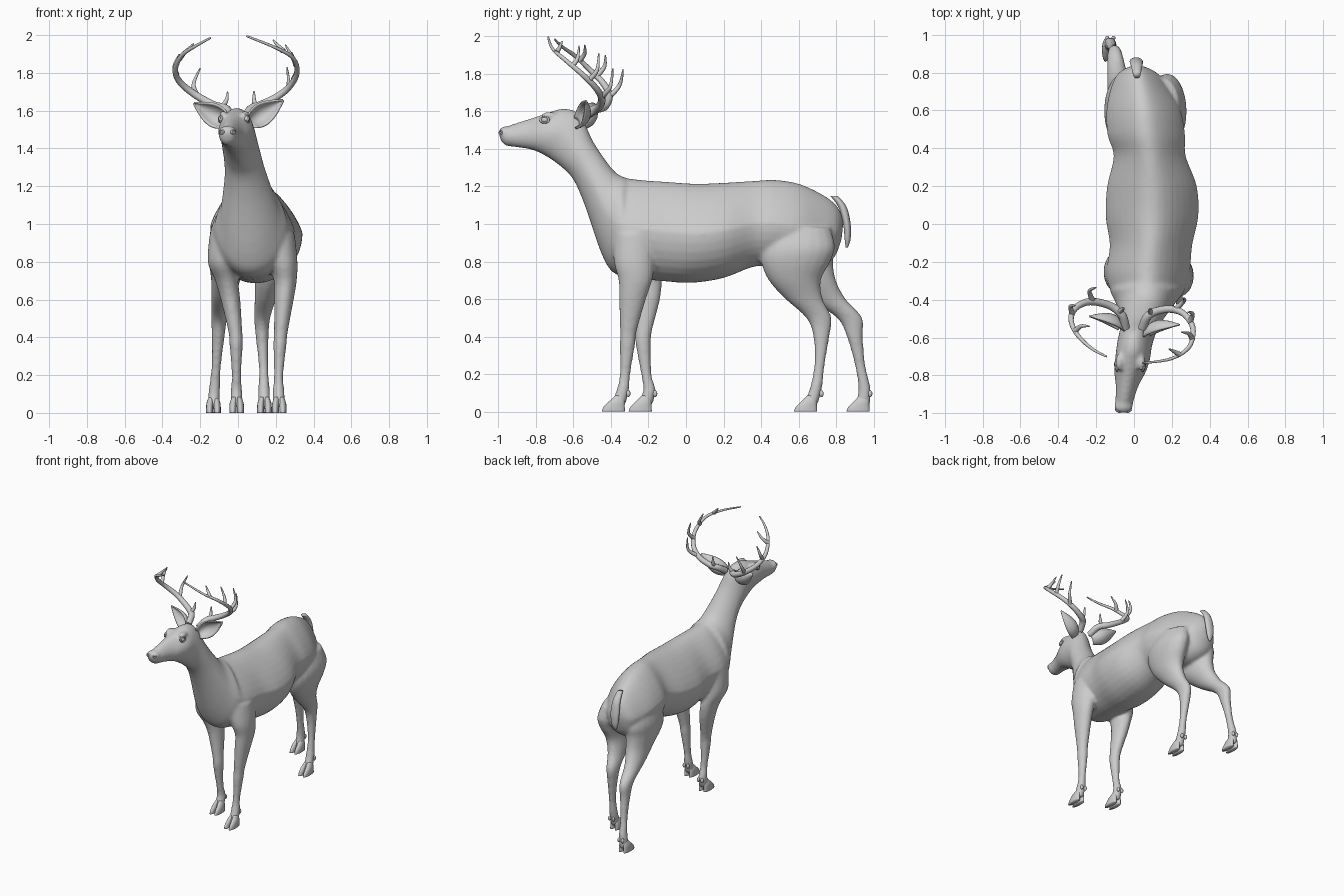
import bpy, bmesh
from math import sin, cos, pi
from mathutils import Vector, Matrix


def spline(pts, n=5):
    """Catmull-Rom resampling of tuples of any length."""
    p = [Vector(q) for q in pts]
    p = [p[0]] + p + [p[-1]]
    out = []
    for i in range(1, len(p) - 2):
        a, b, c, d = p[i - 1:i + 3]
        for k in range(n):
            t = k / n
            out.append(0.5 * (2 * b + (c - a) * t + (2 * a - 5 * b + 4 * c - d) * t * t
                              + (3 * b - a - 3 * c + d) * t ** 3))
    return out + [p[-1]]


def loft(bm, rings):
    loops = [[bm.verts.new(co) for co in r] for r in rings]
    n = len(loops[0])
    for a, b in zip(loops, loops[1:]):
        for i in range(n):
            bm.faces.new((a[i], a[(i + 1) % n], b[(i + 1) % n], b[i]))
    bm.faces.new(loops[0])
    bm.faces.new(loops[-1])


def flat_rings(rows, n=20, steps=5):
    """Horizontal ellipses from rows of x, y, z, rx, ry."""
    return [[(x + rx * cos(2 * pi * i / n), y + ry * sin(2 * pi * i / n), z) for i in range(n)]
            for x, y, z, rx, ry in spline(rows, steps)]


def ball(bm, loc, size, u=20, v=12):
    bmesh.ops.create_uvsphere(bm, u_segments=u, v_segments=v, radius=1,
                              matrix=Matrix.Translation(loc) @ Matrix.Diagonal((*size, 1)))


def finish(bm, name):
    bmesh.ops.recalc_face_normals(bm, faces=bm.faces)
    for f in bm.faces:
        f.smooth = True
    me = bpy.data.meshes.new(name)
    bm.to_mesh(me)
    bm.free()
    ob = bpy.data.objects.new(name, me)
    bpy.context.collection.objects.link(ob)
    return ob


# Torso, neck and head: y, z of the top line, y, z of the underside, centre x, half width
BODY = [
    (.84, 1.02, .83, .92, .015, .03), (.81, 1.09, .79, .82, .02, .10),
    (.74, 1.15, .71, .77, .03, .15), (.61, 1.212, .6, .76, .05, .195),
    (.48, 1.235, .46, .77, .065, .205), (.36, 1.23, .36, .772, .083, .19),
    (.2, 1.22, .2, .712, .095, .237), (.05, 1.215, .03, .686, .095, .245),
    (-.1, 1.225, -.12, .695, .09, .218), (-.24, 1.235, -.26, .71, .075, .22),
    (-.33, 1.25, -.38, .735, .07, .195), (-.39, 1.29, -.45, .84, .06, .155),
    (-.47, 1.40, -.54, 1.1, .04, .112), (-.51, 1.47, -.6, 1.235, .025, .1),
    (-.545, 1.55, -.66, 1.30, .01, .095), (-.585, 1.60, -.72, 1.345, 0, .093),
    (-.66, 1.615, -.77, 1.375, -.008, .092), (-.74, 1.592, -.82, 1.395, -.022, .083),
    (-.82, 1.565, -.87, 1.405, -.035, .062), (-.91, 1.537, -.925, 1.412, -.048, .05),
    (-.965, 1.515, -.965, 1.42, -.055, .046), (-.992, 1.49, -.988, 1.445, -.056, .03),
]
bm = bmesh.new()
rings = []
for yt, zt, yb, zb, cx, hw in spline(BODY, 4):
    egg = .36 if yt > -.33 else .15
    ring = []
    for i in range(32):
        s, c = sin(2 * pi * i / 32), cos(2 * pi * i / 32)
        ring.append((cx + hw * c * (1 - egg * max(0, s)),
                     (yt + yb) / 2 + (yt - yb) / 2 * s, (zt + zb) / 2 + (zt - zb) / 2 * s))
    rings.append(ring)
loft(bm, rings)
ball(bm, (-.056, -.965, 1.485), (.05, .035, .036))      # nose pad
for s in (-1, 1):                                        # brows
    ball(bm, (-.02 + s * .058, -.73, 1.578), (.022, .045, .02))

# Legs: shared heights and radii, own x, y paths
FRONT = [(.95, .1, .12), (.8, .08, .11), (.7, .061, .09), (.6, .052, .072), (.43, .037, .045),
         (.36, .035, .041), (.2, .025, .028), (.11, .031, .034), (.03, .031, .04)]
HIND = [(.98, .09, .17), (.88, .1, .195), (.8, .094, .185), (.7, .077, .14), (.6, .057, .1),
        (.5, .042, .068), (.4, .034, .043), (.25, .025, .028), (.12, .03, .033), (.03, .031, .04)]
LEGS = {
    "front_left": (FRONT, [(.2, -.27), (.235, -.275), (.25, -.27), (.243, -.285), (.227, -.307),
                           (.222, -.312), (.215, -.325), (.215, -.338), (.218, -.365)]),
    "front_right": (FRONT, [(-.05, -.26), (-.08, -.25), (-.06, -.22), (-.04, -.21), (-.014, -.226),
                            (-.01, -.228), (-.008, -.212), (-.008, -.195), (-.007, -.222)]),
    "hind_left": (HIND, [(.15, .6), (.175, .6), (.178, .585), (.165, .58), (.145, .63), (.128, .708),
                         (.128, .722), (.135, .712), (.138, .692), (.14, .66)]),
    "hind_right": (HIND, [(-.04, .6), (-.056, .6), (-.06, .6), (-.065, .66), (-.085, .752),
                          (-.1, .872), (-.105, .9), (-.115, .928), (-.125, .952), (-.13, .94)]),
}
for prof, path in LEGS.values():
    loft(bm, flat_rings([(x, y, z, rx, ry) for (x, y), (z, rx, ry) in zip(path, prof)]))
body = finish(bm, "body")
rem = body.modifiers.new("fuse", 'REMESH')
rem.mode = 'VOXEL'
rem.voxel_size = .011
rem.use_smooth_shade = True
sm = body.modifiers.new("soften", 'SMOOTH')
sm.factor = .5
sm.iterations = 6

# Cloven hooves with dewclaws
for name, (prof, path) in LEGS.items():
    x, y = path[-1]
    bm = bmesh.new()
    for s in (-1, 1):
        loft(bm, flat_rings([(x + s * .02, y - .022, 0, .019, .062),
                             (x + s * .02, y - .018, .025, .019, .056),
                             (x + s * .018, y - .004, .055, .018, .04),
                             (x + s * .012, y + .008, .085, .012, .022)], 16, 3))
        ball(bm, (path[-2][0] + s * .016, path[-2][1] + .03, .095), (.011, .012, .018), 10, 8)
    finish(bm, name + "_hoof")

# Tail
bm = bmesh.new()
loft(bm, flat_rings([(.015, .79, 1.15, .02, .02), (.014, .835, 1.09, .03, .022),
                     (.012, .858, 1.0, .035, .02), (.01, .862, .92, .026, .016),
                     (.01, .857, .875, .008, .006)], 16))
finish(bm, "tail")

# Eyes, eyelids and nostrils
def rim(bm, loc, axis, R, r, squash):
    rot = Vector(axis).to_track_quat('Z', 'Y').to_matrix()
    grid = [[bm.verts.new(Vector(loc) + rot @ Vector(((R + r * cos(b)) * cos(a),
             (R + r * cos(b)) * sin(a) * squash, r * sin(b))))
             for b in [2 * pi * j / 8 for j in range(8)]] for a in [2 * pi * i / 20 for i in range(20)]]
    for i in range(20):
        for j in range(8):
            i2, j2 = (i + 1) % 20, (j + 1) % 8
            bm.faces.new((grid[i][j], grid[i2][j], grid[i2][j2], grid[i][j2]))


for s, side in ((1, "left"), (-1, "right")):
    bm = bmesh.new()
    ball(bm, (-.021 + s * .066, -.752, 1.555), (.017, .021, .016))
    rim(bm, (-.021 + s * .074, -.754, 1.555), (s, -.25, .15), .023, .006, .7)
    finish(bm, side + "_eye")
    bm = bmesh.new()
    rim(bm, (-.056 + s * .03, -.988, 1.487), (s * .6, -1, .1), .012, .005, .8)
    finish(bm, side + "_nostril")


# Ears: cupped leaves opening forward
def ear(name, base, tip, facing):
    base, tip = Vector(base), Vector(tip)
    axis = tip - base
    side = axis.cross(Vector(facing)).normalized()
    back = side.cross(axis).normalized()
    if back.dot(Vector(facing)) > 0:
        back = -back
    bm = bmesh.new()
    rows = []
    for i in range(15):
        u = i / 14
        w = .056 * sin(pi * (.12 + .88 * u) ** .8) + .002
        rows.append([bm.verts.new(base + axis * u + side * w * sin(v * 1.2) / .93
                                  + back * w * 1.1 * cos(v * 1.4)) for v in [j / 5 - 1 for j in range(11)]])
    for a, b in zip(rows, rows[1:]):
        for j in range(10):
            bm.faces.new((a[j], a[j + 1], b[j + 1], b[j]))
    ob = finish(bm, name)
    mod = ob.modifiers.new("thickness", 'SOLIDIFY')
    mod.thickness = .01
    mod.offset = 0


ear("left_ear", (.07, -.60, 1.54), (.24, -.535, 1.655), (.3, -1, .05))
ear("right_ear", (-.07, -.57, 1.54), (-.235, -.49, 1.64), (-.3, -1, .05))


# Antlers: a curved beam plus tines, each tapering to a point
def antler(name, beam, tines):
    cu = bpy.data.curves.new(name, 'CURVE')
    cu.dimensions = '3D'
    cu.bevel_depth = 1
    cu.bevel_resolution = 3
    cu.use_fill_caps = True
    for k, pts in enumerate([beam] + tines):
        r0, r1 = (.024, .005) if k == 0 else (.015, .003)
        path = spline(pts, 6)
        sp = cu.splines.new('POLY')
        sp.points.add(len(path) - 1)
        for i, (p, co) in enumerate(zip(sp.points, path)):
            t = i / (len(path) - 1)
            p.co = (*co, 1)
            p.radius = r0 + (r1 - r0) * t ** 1.4
        sp.use_smooth = True
    ob = bpy.data.objects.new(name, cu)
    bpy.context.collection.objects.link(ob)
    bpy.ops.object.select_all(action='DESELECT')
    ob.select_set(True)
    bpy.context.view_layer.objects.active = ob
    bpy.ops.object.convert(target='MESH')


antler("left_antler",
       [(.045, -.55, 1.57), (.07, -.49, 1.61), (.12, -.46, 1.63), (.2, -.45, 1.67), (.27, -.48, 1.725),
        (.312, -.555, 1.8), (.29, -.65, 1.88), (.195, -.712, 1.935), (.045, -.735, 1.995)],
       [[(.09, -.475, 1.62), (.085, -.455, 1.66), (.085, -.45, 1.705)],
        [(.22, -.45, 1.68), (.265, -.405, 1.73), (.26, -.39, 1.83)],
        [(.295, -.52, 1.765), (.31, -.475, 1.82), (.285, -.465, 1.91)],
        [(.308, -.61, 1.84), (.29, -.58, 1.88), (.25, -.57, 1.95)],
        [(.24, -.69, 1.915), (.215, -.675, 1.94), (.185, -.66, 1.975)]])
antler("right_antler",
       [(-.045, -.55, 1.57), (-.065, -.48, 1.61), (-.13, -.43, 1.63), (-.235, -.41, 1.69),
        (-.31, -.445, 1.755), (-.332, -.51, 1.82), (-.295, -.59, 1.895), (-.22, -.66, 1.945),
        (-.145, -.7, 1.985)],
       [[(-.08, -.465, 1.62), (-.06, -.45, 1.66), (-.055, -.445, 1.7)],
        [(-.215, -.412, 1.675), (-.235, -.355, 1.74), (-.2, -.335, 1.825)],
        [(-.325, -.475, 1.79), (-.335, -.435, 1.84), (-.31, -.43, 1.9)],
        [(-.31, -.565, 1.875), (-.28, -.54, 1.91), (-.235, -.54, 1.955)]])
